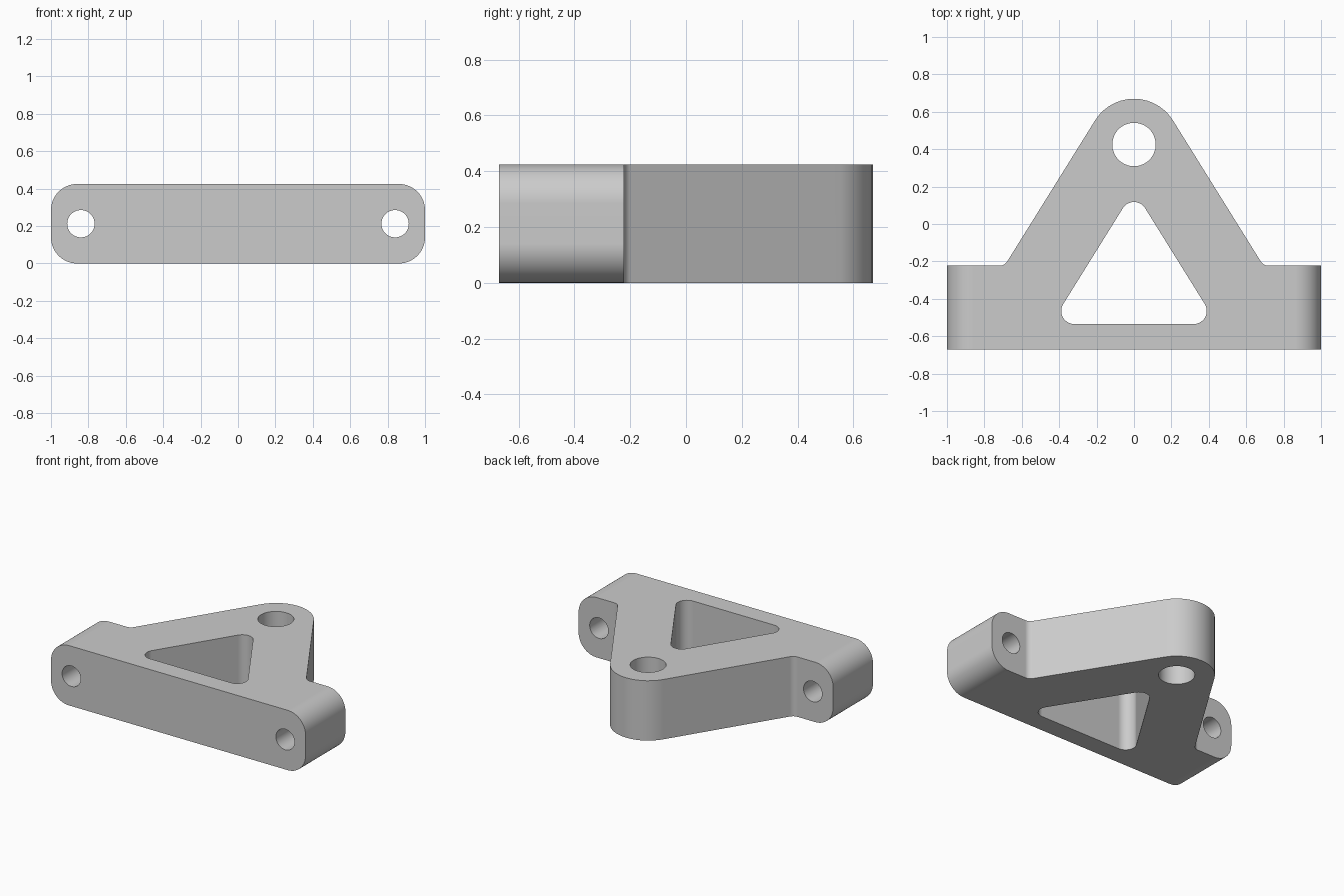
import bpy
import bmesh
from math import atan2, cos, sin, tan, pi, radians, remainder, tau
from mathutils import Vector

cube = bpy.data.objects.get("Cube")
if cube:
    bpy.data.objects.remove(cube, do_unlink=True)

HEIGHT = 0.425
FRONT, STEP = -0.67, -0.223

grey = bpy.data.materials.new("plain grey")
grey.use_nodes = True
grey.diffuse_color = (0.6, 0.6, 0.6, 1)
grey.node_tree.nodes["Principled BSDF"].inputs["Base Color"].default_value = grey.diffuse_color


def rounded(corners, steps=14):
    """Outline from (x, y, radius) corners, each replaced by a tangent arc."""
    points = []
    for i, (x, y, r) in enumerate(corners):
        p = Vector((x, y))
        if r == 0:
            points.append(p)
            continue
        before = (Vector(corners[i - 1][:2]) - p).normalized()
        after = (Vector(corners[(i + 1) % len(corners)][:2]) - p).normalized()
        half = before.angle(after) / 2
        centre = p + (before + after).normalized() * r / sin(half)
        start = p + before * r / tan(half) - centre
        end = p + after * r / tan(half) - centre
        a = atan2(start.y, start.x)
        sweep = remainder(atan2(end.y, end.x) - a, tau)
        for k in range(steps + 1):
            t = a + sweep * k / steps
            points.append(centre + Vector((cos(t), sin(t))) * r)
    return points


def circle(x, y, r, steps=56):
    return [Vector((x + r * cos(tau * k / steps), y + r * sin(tau * k / steps)))
            for k in range(steps)]


def prism(name, outline, low, high, along="Z"):
    """Extrude a plan outline along Z, or a front outline along Y."""
    def place(p, d):
        return (p.x, p.y, d) if along == "Z" else (p.x, d, p.y)
    bm = bmesh.new()
    base = bm.faces.new([bm.verts.new(place(p, low)) for p in outline])
    top = bmesh.ops.extrude_face_region(bm, geom=[base], use_keep_orig=True)
    shift = Vector(place(Vector((0, 0)), high - low))
    bmesh.ops.translate(bm, vec=shift,
                        verts=[v for v in top["geom"] if isinstance(v, bmesh.types.BMVert)])
    bmesh.ops.recalc_face_normals(bm, faces=bm.faces)
    mesh = bpy.data.meshes.new(name)
    bm.to_mesh(mesh)
    bm.free()
    mesh.materials.append(grey)
    obj = bpy.data.objects.new(name, mesh)
    bpy.context.collection.objects.link(obj)
    return obj


def combine(target, tool, operation):
    """Apply a boolean and discard the tool."""
    tool.hide_render = True
    mod = target.modifiers.new(operation.lower(), "BOOLEAN")
    mod.operation, mod.object, mod.solver = operation, tool, "EXACT"
    bpy.context.view_layer.objects.active = target
    bpy.ops.object.modifier_apply(modifier=mod.name)
    bpy.data.objects.remove(tool, do_unlink=True)


# Body: rounded bar section running front to back
bracket = prism("bracket", rounded([(-1, 0, 0.14), (1, 0, 0.14),
                                    (1, HEIGHT, 0.14), (-1, HEIGHT, 0.14)]), -1, 1, "Y")

# Plan shape: wide foot with ears, tapering to a rounded nose
plan = rounded([(-1.2, FRONT, 0), (1.2, FRONT, 0), (1.2, STEP, 0), (0.692, STEP, 0.05),
                (0, 0.888, 0.245), (-0.692, STEP, 0.05), (-1.2, STEP, 0)])
combine(bracket, prism("plan_tool", plan, -0.2, 0.7), "INTERSECT")

# Triangular window and pivot hole, cut vertically
window = rounded([(-0.445, -0.535, 0.07), (0.445, -0.535, 0.07), (0, 0.18, 0.07)])
combine(bracket, prism("window_tool", window, -0.2, 0.7), "DIFFERENCE")
combine(bracket, prism("pivot_tool", circle(0, 0.425, 0.116), -0.2, 0.7), "DIFFERENCE")

# Mounting holes through both ears
for side in (-1, 1):
    hole = circle(side * 0.84, HEIGHT / 2, 0.073)
    combine(bracket, prism("mount_tool", hole, -1, 0.2, "Y"), "DIFFERENCE")

# Smooth curved walls, crisp rims
bpy.ops.object.select_all(action="DESELECT")
bracket.select_set(True)
bpy.context.view_layer.objects.active = bracket
bpy.ops.object.shade_smooth_by_angle(angle=radians(25))
normals = bracket.modifiers.new("weighted normals", "WEIGHTED_NORMAL")
normals.keep_sharp = True
